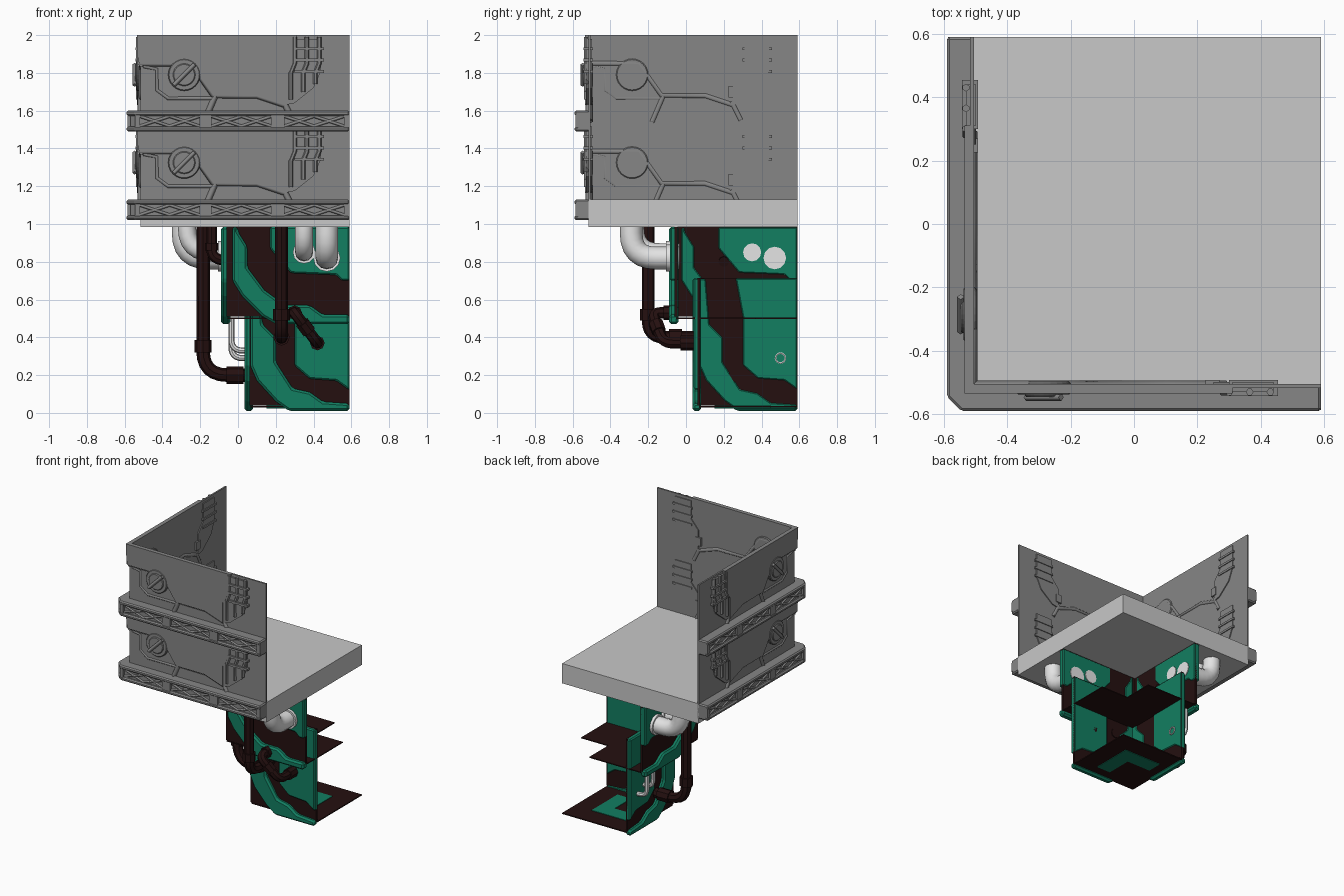
import bpy, bmesh, math
from mathutils import Vector, Matrix

cube = bpy.data.objects.get("Cube")
if cube:
    bpy.data.objects.remove(cube, do_unlink=True)


def material(name, r, g, b):
    m = bpy.data.materials.new(name)
    m.use_nodes = True
    m.diffuse_color = (r, g, b, 1)
    m.node_tree.nodes["Principled BSDF"].inputs["Base Color"].default_value = (r, g, b, 1)
    return m


GREY = material("wall grey", .24, .24, .24)
PALE = material("slab grey", .58, .58, .58)
GREEN = material("panel green", .006, .21, .12)
BROWN = material("dark brown", .018, .005, .005)
WHITE = material("pipe white", .78, .78, .78)

# Exchanges x and y, turning a front part into the matching side part
SWAP = Matrix(((0, 1, 0, 0), (1, 0, 0, 0), (0, 0, 1, 0), (0, 0, 0, 1)))


def finish(name, bm, mat, sides, bevel=0, smooth=False):
    """Writes the mesh as the front part, the side part or both."""
    for side in sides:
        copy = bm.copy()
        if side == "side":
            copy.transform(SWAP)
        bmesh.ops.recalc_face_normals(copy, faces=copy.faces)
        mesh = bpy.data.meshes.new(name)
        copy.to_mesh(mesh)
        copy.free()
        mesh.materials.append(mat)
        ob = bpy.data.objects.new(side + "_" + name, mesh)
        bpy.context.collection.objects.link(ob)
        if bevel:
            mod = ob.modifiers.new("bevel", "BEVEL")
            mod.width, mod.segments = bevel, 1
        if smooth:
            bpy.ops.object.select_all(action="DESELECT")
            ob.select_set(True)
            bpy.context.view_layer.objects.active = ob
            bpy.ops.object.shade_smooth_by_angle(angle=math.radians(40))
    bm.free()


BOTH = ("front", "side")


def prism(name, pts, lo, hi, mat, sides=BOTH, axis="y", bevel=0):
    """Extrudes an outline in x,z along y, or in x,y along z."""
    bm = bmesh.new()
    place = (lambda a, b: (a, lo, b)) if axis == "y" else (lambda a, b: (a, b, lo))
    face = bm.faces.new([bm.verts.new(place(*p)) for p in pts])
    out = bmesh.ops.extrude_face_region(bm, geom=[face])
    move = Vector((0, hi - lo, 0)) if axis == "y" else Vector((0, 0, hi - lo))
    bmesh.ops.translate(bm, vec=move, verts=[v for v in out["geom"] if isinstance(v, bmesh.types.BMVert)])
    finish(name, bm, mat, sides, bevel)


def box(name, x0, x1, y0, y1, z0, z1, mat, sides=BOTH):
    prism(name, [(x0, z0), (x1, z0), (x1, z1), (x0, z1)], y0, y1, mat, sides)


def tube(name, pts, radius, mat, sides=BOTH, bend=0, res=2):
    """Sweeps a round section along a path whose corners are rounded by bend."""
    pts = [Vector(p) for p in pts]
    path = [pts[0]]
    for a, b, c in zip(pts, pts[1:], pts[2:]):
        p = b + (a - b).normalized() * bend
        q = b + (c - b).normalized() * bend
        steps = 6 if bend else 0
        for i in range(steps + 1):
            t = i / steps if steps else 0
            path.append(p * (1 - t) ** 2 + b * 2 * t * (1 - t) + q * t * t)
    path.append(pts[-1])
    curve = bpy.data.curves.new(name, "CURVE")
    curve.dimensions = "3D"
    curve.bevel_depth, curve.bevel_resolution, curve.use_fill_caps = radius, res, True
    spline = curve.splines.new("POLY")
    spline.points.add(len(path) - 1)
    for point, co in zip(spline.points, path):
        point.co = (*co, 1)
    ob = bpy.data.objects.new(name, curve)
    bpy.context.collection.objects.link(ob)
    bpy.context.view_layer.update()
    mesh = bpy.data.meshes.new_from_object(ob.evaluated_get(bpy.context.evaluated_depsgraph_get()))
    bm = bmesh.new()
    bm.from_mesh(mesh)
    bpy.data.objects.remove(ob, do_unlink=True)
    bpy.data.meshes.remove(mesh)
    finish(name, bm, mat, sides, smooth=res > 0)


def plan_l(outer, inner, cut):
    """Corner shaped plan outline with a chamfered outer corner."""
    return [(.59, -outer), (cut - outer, -outer), (-outer, cut - outer), (-outer, .59),
            (-inner, .59), (-inner, -inner), (.59, -inner)]


# Floor slab and the two upper walls
prism("floor_slab", [(-.515, -.515), (.59, -.515), (.59, .59), (-.515, .59)], .985, 1.13, PALE, ("front",), "z")
box("wall", -.515, .59, -.517, -.505, 1.02, 2, GREY)

for name, z in (("upper", 1.6), ("lower", 1.135)):
    def up(pts):
        return [(x, z + h) for x, h in pts]

    def rib(label, pts, r=.02):
        tube(name + label, [(x, -.513, h) for x, h in up(pts)], r, GREY, res=0)

    # Raised panel with ribs along its lower edge
    edge = [(-.525, .25), (-.25, .25), (-.13, .08), (.1, .08), (.25, .03)]
    prism(name + "_raised_panel", up([(-.535, .4), *edge, (.25, .18), (.31, .25), (.31, .4)]), -.535, -.51, GREY)
    rib("_edge_rib", edge)
    rib("_inner_rib", [(-.5, .235), (-.43, .22), (-.43, .11), (-.37, .065), (-.13, .065)], .013)
    rib("_left_leg", [(-.12, .08), (-.18, -.06)])
    rib("_right_leg", [(.24, .05), (.29, -.05)])

    # Round hatch with a diagonal bar
    disc = [(.085 * math.cos(i * math.pi / 12), .085 * math.sin(i * math.pi / 12)) for i in range(24)]
    for label, k, front in (("_hatch_rim", 1, -.538), ("_hatch_plate", .7, -.546)):
        prism(name + label, up([(-.285 + a * k, .19 + b * k) for a, b in disc]), front, -.497, GREY, bevel=.005)
    tube(name + "_hatch_bar", [(-.34, -.547, z + .135), (-.23, -.547, z + .245)], .012, GREY, res=0)

    # Service column with slats and clamps
    prism(name + "_service_column", up([(.25, .03), (.25, .18), (.31, .25), (.31, .38), (.44, .38),
                                       (.44, .21), (.4, .12), (.3, .04)]), -.53, -.498, GREY)
    for i in range(3):
        x = .28 + i * .065
        tube(name + "_column_pipe", [(x, -.53, z + .06 + i * .04), (x, -.53, z + .2), (x + .02, -.53, z + .25),
                                     (x + .02, -.53, z + .39)], .012, GREY, res=1)
        box(name + "_column_clamp", .3, .455, -.543, -.492, z + .2 + i * .06, z + .215 + i * .06, GREY)
    box(name + "_inner_clamp", .225, .27, -.52, -.492, z + .07, z + .13, GREY)

# Ledges with recessed lattice panels
for name, z in (("upper", 1.49), ("lower", 1.02)):
    prism(name + "_ledge_core", plan_l(.572, .51, .04), z + .008, z + .102, GREY, ("front",), "z")
    for lo, hi in ((0, .026), (.082, .11)):
        prism(name + "_ledge_rail", plan_l(.59, .51, .045), z + lo, z + hi, GREY, ("front",), "z", .008)
    for lo, hi in ((-.545, -.52), (-.205, -.14), (.175, .245), (.56, .59)):
        box(name + "_ledge_post", lo, hi, -.586, -.57, z + .02, z + .09, GREY)
    for x in (-.52, -.14, .245):
        for k in range(2):
            a, b = x + k * .158, x + .158 + k * .158
            for z0, z1 in ((.028, .08), (.08, .028)):
                tube(name + "_lattice_bar", [(a, -.574, z + z0), (b, -.574, z + z1)], .008, GREY, res=0)

# Lower corner: brown walls with green frames and panels
box("upper_tier_wall", -.055, .59, -.06, -.045, .51, .985, BROWN)
box("lower_tier_wall", .06, .59, .06, .075, .04, .715, BROWN)
prism("upper_tier_frame", [(-.03, .985), (-.03, .7), (.02, .62), (.13, .51), (.2, .47), (.59, .47), (.59, .52),
                           (.45, .52), (.38, .57), (.25, .57), (.14, .65), (.05, .77), (.05, .88), (0, .96),
                           (0, .985)], -.09, -.04, GREEN, bevel=.012)
prism("upper_tier_panel", [(.17, .985), (.17, .87), (.28, .74), (.52, .73), (.55, .7), (.59, .7), (.59, .985)],
      -.085, -.04, GREEN, bevel=.008)
prism("lower_tier_frame", [(.065, .715), (.065, .25), (.1, .17), (.2, .06), (.27, .01), (.59, .01), (.59, .05),
                           (.45, .06), (.38, .11), (.29, .13), (.2, .27), (.2, .4), (.13, .47), (.11, .715)],
      .035, .08, GREEN, bevel=.012)
prism("lower_tier_panel", [(.26, .715), (.3, .5), (.3, .25), (.38, .18), (.52, .17), (.59, .12), (.59, .715)],
      .04, .08, GREEN, bevel=.008)

# Horizontal floors of the lower corner
prism("middle_shelf", [(-.055, -.055), (.59, -.055), (.59, .37), (.37, .37), (.37, .59), (-.055, .59)],
      .498, .505, BROWN, ("front",), "z")
prism("bottom_floor", [(.065, .065), (.59, .065), (.59, .59), (.065, .59)], .028, .036, BROWN, ("front",), "z")
prism("floor_stripe", [(.45, .45), (.45, .15), (.34, .15), (.34, .34), (.15, .34), (.15, .45)],
      .024, .04, GREEN, ("front",), "z")

# White drain elbows with flanges
for name, x, y, z, r in (("large", .47, -.29, .82, .06), ("small", .35, -.27, .85, .048)):
    tube(name + "_drain", [(x, y, .99), (x, y, z), (x, -.035, z)], r, WHITE, bend=.13, res=4)
    tube(name + "_drain_flange", [(x, -.105, z), (x, -.085, z)], r + .012, WHITE, res=4)


def collars(name, spots, r, sides):
    for a, b in spots:
        tube(name + "_collar", [a, b], r, BROWN, sides)


# Brown pipes on the front
F, S = ("front",), ("side",)
tube("down_pipe", [(.23, -.2, .99), (.23, -.2, .4), (.23, .08, .4)], .034, BROWN, F, .09)
collars("down_pipe", [((.23, -.2, .55), (.23, -.2, .49)), ((.23, -.09, .4), (.23, -.02, .4))], .044, F)
tube("link_pipe", [(.3, -.04, .53), (.3, -.18, .53), (.42, -.12, .37), (.42, .08, .37)], .03, BROWN, F, .05)
collars("link_pipe", [((.3, -.12, .53), (.3, -.07, .53)), ((.34, -.16, .477), (.375, -.143, .43)),
                      ((.42, -.03, .37), (.42, .04, .37))], .039, F)

# Brown pipes on the side, given in front axes and swapped
tube("long_pipe", [(.26, -.185, .99), (.26, -.185, .2), (.26, .08, .2)], .036, BROWN, S, .13)
collars("long_pipe", [((.26, -.185, .385), (.26, -.185, .32)), ((.26, -.06, .2), (.26, .03, .2))], .046, S)
tube("short_pipe", [(.2, -.14, .99), (.2, -.14, .82), (.2, -.04, .8)], .028, BROWN, S, .05)
collars("short_pipe", [((.2, -.14, .9), (.2, -.14, .86))], .036, S)

# Thin white pipes and a small outlet ring on the side
for y, z in ((.43, .33), (.5, .29)):
    tube("thin_pipe", [(y, -.035, .5), (y, -.035, z), (y, .07, z)], .016, WHITE, S, .06)
ring = [(.5 + .026 * math.cos(a * math.pi / 8), .084, .29 + .026 * math.sin(a * math.pi / 8)) for a in range(17)]
tube("outlet_ring", ring, .005, WHITE, S, res=1)
